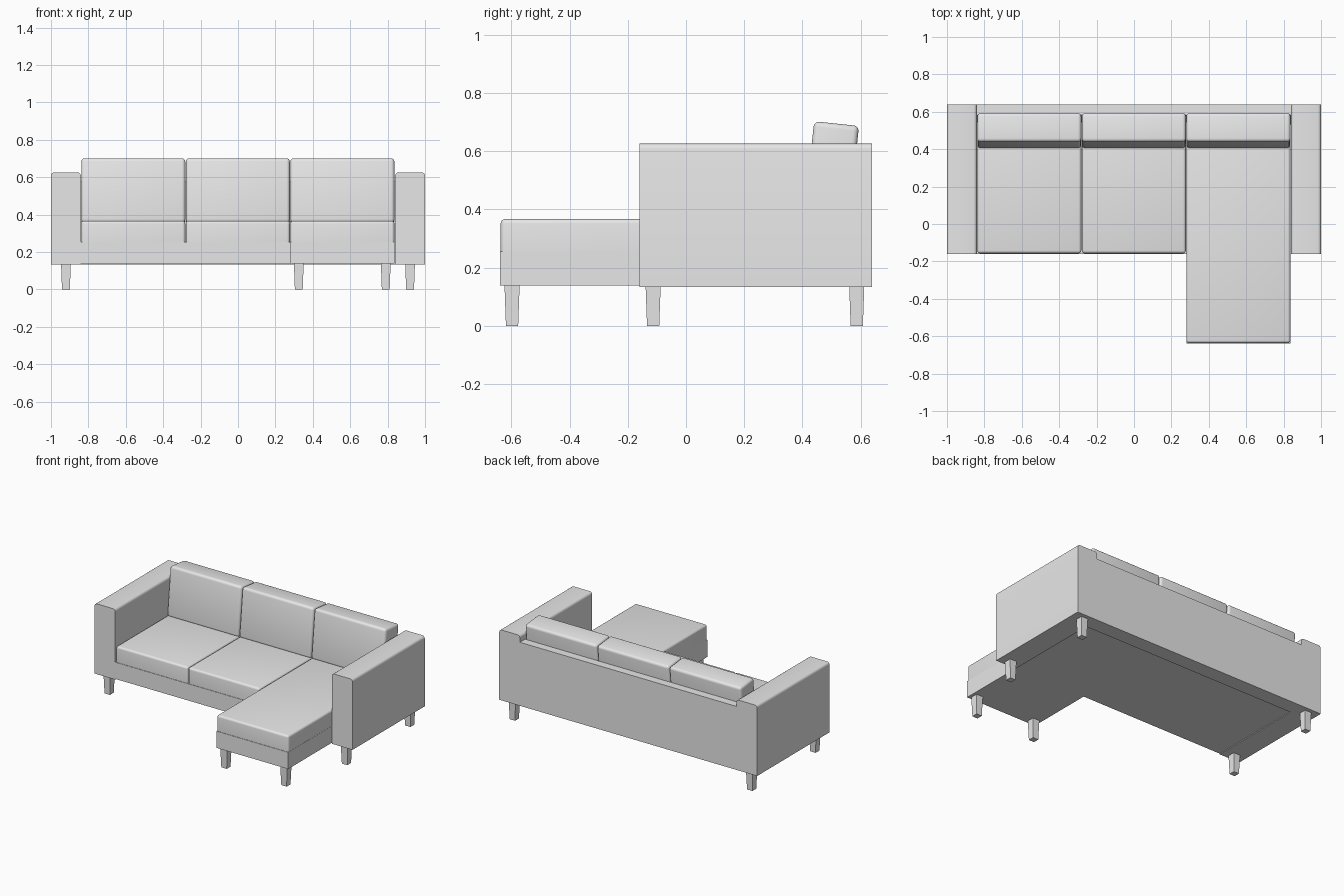
import bpy
import bmesh
import math
from mathutils import Vector, Matrix

cube = bpy.data.objects.get("Cube")
if cube:
    bpy.data.objects.remove(cube, do_unlink=True)

grey = bpy.data.materials.new("plain grey fabric")
grey.use_nodes = True
GREY = (0.8, 0.8, 0.8, 1)
grey.diffuse_color = GREY
grey.node_tree.nodes["Principled BSDF"].inputs["Base Color"].default_value = GREY


def finish(name, bm, smooth=False):
    bmesh.ops.recalc_face_normals(bm, faces=bm.faces[:])
    mesh = bpy.data.meshes.new(name)
    bm.to_mesh(mesh)
    bm.free()
    mesh.materials.append(grey)
    obj = bpy.data.objects.new(name, mesh)
    bpy.context.collection.objects.link(obj)
    if smooth:
        bpy.ops.object.select_all(action='DESELECT')
        obj.select_set(True)
        bpy.context.view_layer.objects.active = obj
        bpy.ops.object.shade_smooth_by_angle(angle=math.radians(40))
    return obj


def box(name, low, high, radius=0, edge_rule=lambda e: True, tilt=0):
    """Box between two corners; edges that pass the rule are rounded."""
    low, high = Vector(low), Vector(high)
    bm = bmesh.new()
    bmesh.ops.create_cube(bm, size=1)
    bmesh.ops.scale(bm, vec=high - low, verts=bm.verts)
    if radius:
        edges = [e for e in bm.edges if edge_rule(e)]
        bmesh.ops.bevel(bm, geom=edges, offset=radius, segments=4,
                        profile=0.5, affect='EDGES')
    place = Matrix.Translation((low + high) / 2) @ Matrix.Rotation(tilt, 4, 'X')
    bmesh.ops.transform(bm, matrix=place, verts=bm.verts)
    return finish(name, bm, radius > 0)


def prism(name, outline, shift):
    """Extrude a closed outline along a vector."""
    bm = bmesh.new()
    face = bm.faces.new([bm.verts.new(p) for p in outline])
    new = bmesh.ops.extrude_face_region(bm, geom=[face])["geom"]
    bmesh.ops.translate(bm, vec=shift,
                        verts=[v for v in new if isinstance(v, bmesh.types.BMVert)])
    return finish(name, bm)


def top_long_edge(e):
    a, b = e.verts
    return a.co.z > 0 and b.co.z > 0 and abs(a.co.y - b.co.y) > 0.1


INNER = 0.84    # inside face of the arms
CHAISE = 0.28   # inner side of the chaise
FRONT, CHAISE_FRONT, BACK = -0.16, -0.64, 0.64

# Arms, softened along the two upper edges
box("right_arm", (-1, FRONT, 0.133), (-INNER, BACK, 0.626), 0.018, top_long_edge)
box("left_arm", (INNER, FRONT, 0.133), (1, BACK, 0.626), 0.018, top_long_edge)

# Back frame with a leaning front face
prism("back_frame",
      [(-INNER, BACK, 0.133), (-INNER, BACK, 0.578),
       (-INNER, 0.582, 0.578), (-INNER, 0.533, 0.133)],
      (2 * INNER, 0, 0))

# L-shaped base under the seats and chaise
prism("seat_base",
      [(-INNER, FRONT, 0.138), (CHAISE, FRONT, 0.138), (CHAISE, CHAISE_FRONT, 0.138),
       (0.837, CHAISE_FRONT, 0.138), (0.837, 0.56, 0.138), (-INNER, 0.56, 0.138)],
      (0, 0, 0.117))

# Seat and back cushions, one pair per place
for i, side in enumerate(("right", "middle", "left")):
    x0 = -0.838 + i * 0.559
    x1 = x0 + 0.556
    y0 = CHAISE_FRONT + 0.003 if side == "left" else FRONT + 0.003
    box(side + "_seat_cushion", (x0, y0, 0.255), (x1, 0.55, 0.367), 0.015,
        lambda e: max(v.co.z for v in e.verts) > 0)
    box(side + "_back_cushion", (x0, 0.422, 0.35), (x1, 0.577, 0.696), 0.018,
        tilt=math.radians(-6))


# Tapered square legs
def leg(name, x, y):
    bm = bmesh.new()
    bmesh.ops.create_cone(bm, cap_ends=True, segments=4, depth=0.14,
                          radius1=0.021 * math.sqrt(2), radius2=0.026 * math.sqrt(2))
    bmesh.ops.rotate(bm, matrix=Matrix.Rotation(math.pi / 4, 3, 'Z'), verts=bm.verts)
    bmesh.ops.translate(bm, vec=(x, y, 0.07), verts=bm.verts)
    finish(name, bm)


for side, s in (("right", -1), ("left", 1)):
    leg(side + "_front_leg", s * 0.92, -0.113)
    leg(side + "_back_leg", s * 0.92, 0.587)
leg("chaise_inner_leg", 0.325, -0.598)
leg("chaise_outer_leg", 0.79, -0.598)
